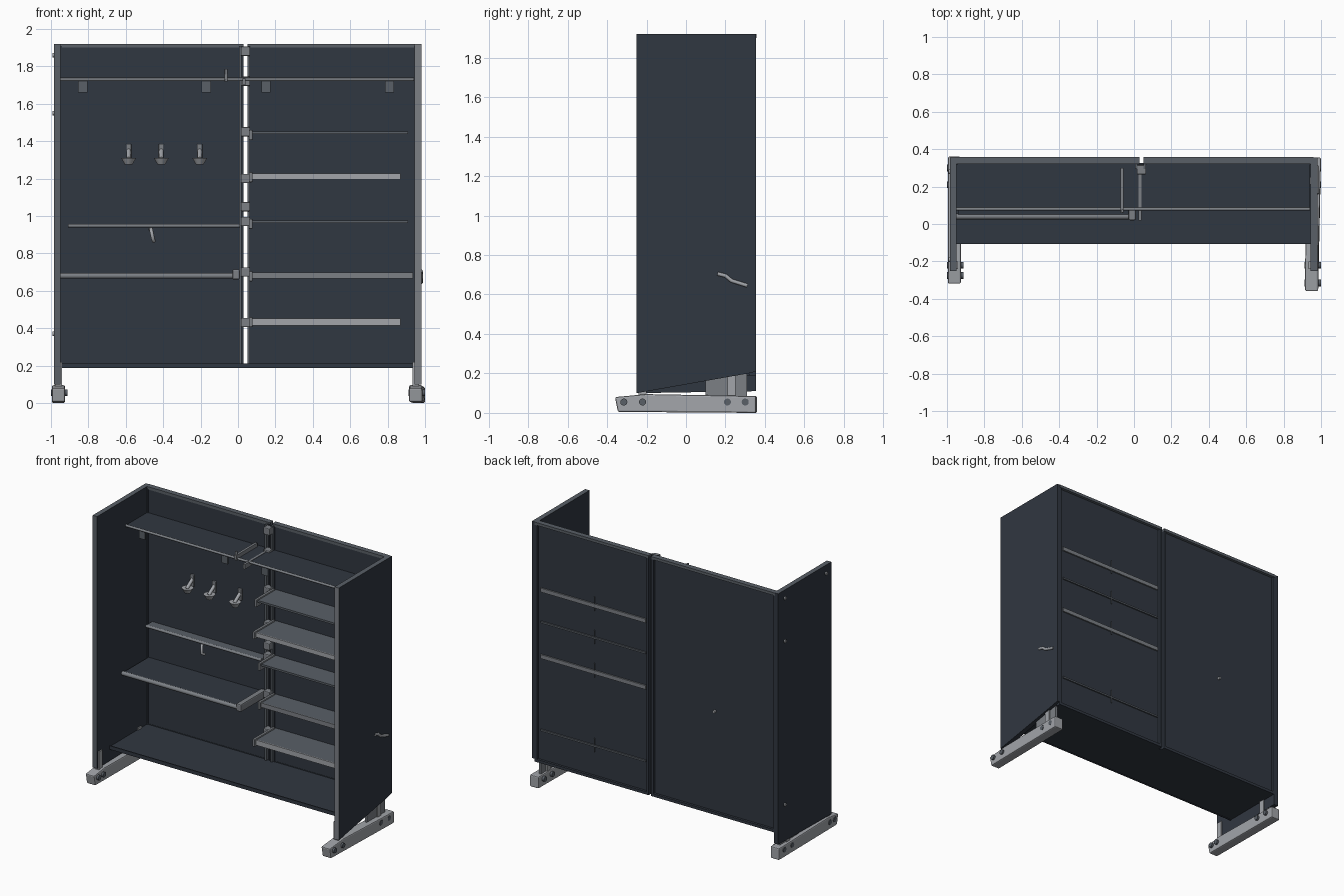
import bpy, bmesh, math
from mathutils import Vector

if "Cube" in bpy.data.objects:
    bpy.data.objects.remove(bpy.data.objects["Cube"])


def material(name, rgb):
    m = bpy.data.materials.new(name)
    m.use_nodes = True
    m.diffuse_color = (*rgb, 1)
    m.node_tree.nodes["Principled BSDF"].inputs["Base Color"].default_value = (*rgb, 1)
    return m


NAVY = material("dark navy panel", (0.03, 0.038, 0.052))
EDGE = material("slate edge", (0.1, 0.115, 0.135))
STEEL = material("mid grey steel", (0.2, 0.215, 0.235))
LIGHT = material("light grey steel", (0.36, 0.375, 0.4))


def finish(bm, name, mat, bevel=0):
    bmesh.ops.recalc_face_normals(bm, faces=bm.faces)
    me = bpy.data.meshes.new(name)
    bm.to_mesh(me)
    bm.free()
    ob = bpy.data.objects.new(name, me)
    bpy.context.collection.objects.link(ob)
    me.materials.append(mat)
    if bevel:
        mod = ob.modifiers.new("soft edge", 'BEVEL')
        mod.width, mod.segments = bevel, 2
    return ob


def box(name, x, y, z, mat, bevel=0):
    """Box from (min, max) ranges."""
    bm = bmesh.new()
    bmesh.ops.create_cube(bm, size=1)
    for v in bm.verts:
        for i, r in enumerate((x, y, z)):
            v.co[i] = r[0] if v.co[i] < 0 else r[1]
    return finish(bm, name, mat, bevel)


def extrude_x(name, profile, x0, x1, mat, bevel=0):
    """Side profile of (y, z) points extruded along x."""
    bm = bmesh.new()
    face = bm.faces.new([bm.verts.new((x0, y, z)) for y, z in profile])
    new = bmesh.ops.extrude_face_region(bm, geom=[face])["geom"]
    for v in new:
        if isinstance(v, bmesh.types.BMVert):
            v.co.x = x1
    return finish(bm, name, mat, bevel)


def rod(name, a, b, r, mat, sides=12, r2=None):
    a, b = Vector(a), Vector(b)
    bm = bmesh.new()
    bmesh.ops.create_cone(bm, cap_ends=True, segments=sides, radius1=r,
                          radius2=r if r2 is None else r2, depth=(b - a).length)
    rot = (b - a).to_track_quat('Z', 'Y')
    for v in bm.verts:
        v.co = rot @ v.co + (a + b) / 2
    ob = finish(bm, name, mat)
    for p in ob.data.polygons:
        p.use_smooth = len(p.vertices) == 4
    return ob


def tube(name, points, r, mat):
    cu = bpy.data.curves.new(name, 'CURVE')
    cu.dimensions, cu.bevel_depth, cu.bevel_resolution = '3D', r, 2
    cu.use_fill_caps = True
    sp = cu.splines.new('POLY')
    sp.points.add(len(points) - 1)
    for p, co in zip(sp.points, points):
        p.co = (*co, 1)
    cu.materials.append(mat)
    ob = bpy.data.objects.new(name, cu)
    bpy.context.collection.objects.link(ob)
    return ob


# Back panels with rims, a see-through gap between them
for side, x0, x1 in (("right", -0.96, 0.03), ("left", 0.05, 0.96)):
    box(f"back_panel_{side}", (x0, x1), (0.322, 0.338), (0.2, 1.915), NAVY)
    box(f"back_rim_top_{side}", (x0, x1), (0.32, 0.358), (1.9, 1.92), EDGE)
    box(f"back_rim_bottom_{side}", (x0, x1), (0.32, 0.355), (0.19, 0.21), NAVY)
    for end, x in (("a", x0), ("b", x1 - 0.018)):
        box(f"back_rim_{side}_{end}", (x, x + 0.018), (0.318, 0.355), (0.2, 1.91), NAVY)

# Side panels, with lighter front edge and top edge
slope = [(-0.25, 0.1), (0.315, 0.2), (0.355, 0.21), (0.355, 1.92), (-0.25, 1.92)]
flat = [(-0.25, 0.1), (0.355, 0.11), (0.355, 1.92), (-0.25, 1.92)]
for side, prof, x0, x1 in (("left", slope, 0.945, 0.98), ("right", flat, -0.985, -0.95)):
    ob = extrude_x(f"side_panel_{side}", prof, x0, x1, NAVY)
    ob.data.materials.append(STEEL if side == "left" else EDGE)
    ob.data.materials.append(EDGE)
    for p in ob.data.polygons:
        if p.normal.y < -0.9:
            p.material_index = 1
        elif p.normal.z > 0.9:
            p.material_index = 2

# Bottom tray
box("bottom_tray", (-0.95, 0.945), (-0.1, 0.325), (0.19, 0.205), NAVY)
box("tray_lip", (-0.95, 0.945), (-0.108, -0.1), (0.186, 0.212), NAVY)

# Feet, leg posts and bolts
for side, x0, x1, front, back in (("right", -0.995, -0.925, -0.32, 0.36),
                                  ("left", 0.915, 0.985, -0.36, 0.355)):
    prof = [(front + 0.015, 0.005), (back, 0), (back, 0.085),
            (-0.2, 0.095), (front, 0.08)]
    foot = extrude_x(f"foot_{side}", prof, x0, x1, LIGHT, 0.008)
    if side == "left":
        for v in foot.data.vertices:
            v.co.x += 0.015 if v.co.y > 0 else 0
    mid = (x0 + x1) / 2
    for y in (-0.22, 0.23):
        box(f"leg_post_{side}", (mid - 0.018, mid + 0.018), (y - 0.02, y + 0.02), (0.07, 0.22), LIGHT)
    box(f"leg_gusset_{side}", (mid - 0.008, mid + 0.008), (0.1, 0.31), (0.08, 0.2), STEEL)
    for y in (front + 0.045, -0.22, 0.21, 0.3):
        rod(f"foot_bolt_{side}", (x0 - 0.004, y, 0.055), (x1 + 0.014, y, 0.055), 0.018, EDGE)

# Small screws on the right panel
for y, z in ((0.28, 1.86), (0.28, 1.55), (0.28, 0.37), (-0.19, 1.86)):
    rod("panel_screw", (-0.993, y, z), (-0.98, y, z), 0.012, LIGHT, 8)

# Slotted centre posts with shelf clips
for x in (0.012, 0.058):
    box("centre_post", (x - 0.007, x + 0.007), (0.295, 0.325), (0.21, 1.91), EDGE)
for z in (0.43, 0.7, 0.97, 1.05, 1.2, 1.45, 1.72, 1.88):
    box("shelf_clip", (0.015, 0.065), (0.265, 0.315), (z - 0.025, z + 0.025), STEEL, 0.006)

# Top shelf over the full width, with rail and hanging plates
box("top_shelf", (-0.95, 0.94), (0.085, 0.322), (1.722, 1.732), NAVY)
rod("top_rail", (-0.95, 0.08, 1.73), (0.94, 0.08, 1.73), 0.009, STEEL)
for x in (-0.83, -0.17, 0.15, 0.81):
    box("hanging_plate", (x - 0.025, x + 0.025), (0.09, 0.1), (1.66, 1.725), EDGE)
box("top_bracket", (-0.072, -0.055), (0.06, 0.3), (1.73, 1.76), STEEL)
rod("bracket_pin", (-0.063, 0.07, 1.72), (-0.063, 0.07, 1.785), 0.008, STEEL)
box("top_arm", (0.025, 0.04), (0.02, 0.31), (1.7, 1.735), STEEL)

# Shelves on the left half: height, front y, thickness, right end, colour
shelves = ((1.45, 0.12, 0.012, 0.91, EDGE), (1.225, 0.1, 0.03, 0.87, LIGHT),
           (0.975, 0.16, 0.012, 0.91, EDGE), (0.695, 0.16, 0.03, 0.935, STEEL),
           (0.45, 0.1, 0.035, 0.87, LIGHT))
for z, y, t, end, mat in shelves:
    ob = box("shelf", (0.075, end), (y, 0.322), (z - 0.01, z), EDGE)
    box("shelf_front", (0.075, end), (y - 0.008, y), (z - t, z + 0.002), mat)
    box("shelf_arm", (0.058, 0.078), (y - 0.02, 0.315), (z - 0.045, z + 0.01), STEEL, 0.006)

# Rails and pins on the rear of the left half
for z, h, mat in ((1.45, 0.028, STEEL), (1.21, 0.012, EDGE),
                  (0.97, 0.028, STEEL), (0.43, 0.012, EDGE)):
    box("rear_rail", (0.08, 0.92), (0.335, 0.348), (z - h, z), mat)
    rod("rear_pin", (0.49, 0.345, z - 0.05), (0.49, 0.345, z + 0.05), 0.004, EDGE, 8)

# Narrow ledge with a hanging hook on the right half
box("narrow_ledge", (-0.91, 0.01), (0.255, 0.322), (0.94, 0.955), EDGE)
rod("ledge_rail", (-0.91, 0.255, 0.948), (0.01, 0.255, 0.948), 0.01, STEEL)
tube("ledge_hook", [(-0.47, 0.355, 0.93), (-0.465, 0.25, 0.93),
                    (-0.455, 0.235, 0.88), (-0.45, 0.26, 0.865)], 0.01, LIGHT)

# Folding shelf with a front bar
box("folding_shelf", (-0.94, -0.01), (0.045, 0.322), (0.682, 0.69), NAVY)
rod("folding_shelf_bar", (-0.95, 0.04, 0.68), (-0.01, 0.04, 0.68), 0.015, STEEL)
box("folding_shelf_arm", (-0.03, 0.01), (0.02, 0.31), (0.66, 0.715), STEEL, 0.008)

# Three wall hooks
for x in (-0.585, -0.41, -0.205):
    box("hook_plate", (x - 0.015, x + 0.015), (0.308, 0.324), (1.3, 1.385), STEEL, 0.005)
    rod("hook_neck", (x, 0.315, 1.35), (x, 0.25, 1.305), 0.012, LIGHT)
    rod("hook_cup", (x, 0.26, 1.275), (x, 0.26, 1.31), 0.02, LIGHT, 12, 0.04)

# Flat lever on the left panel
tube("side_lever", [(0.979, 0.16, 0.705), (0.979, 0.2, 0.695),
                    (0.979, 0.23, 0.67), (0.979, 0.31, 0.645)], 0.01, LIGHT)
